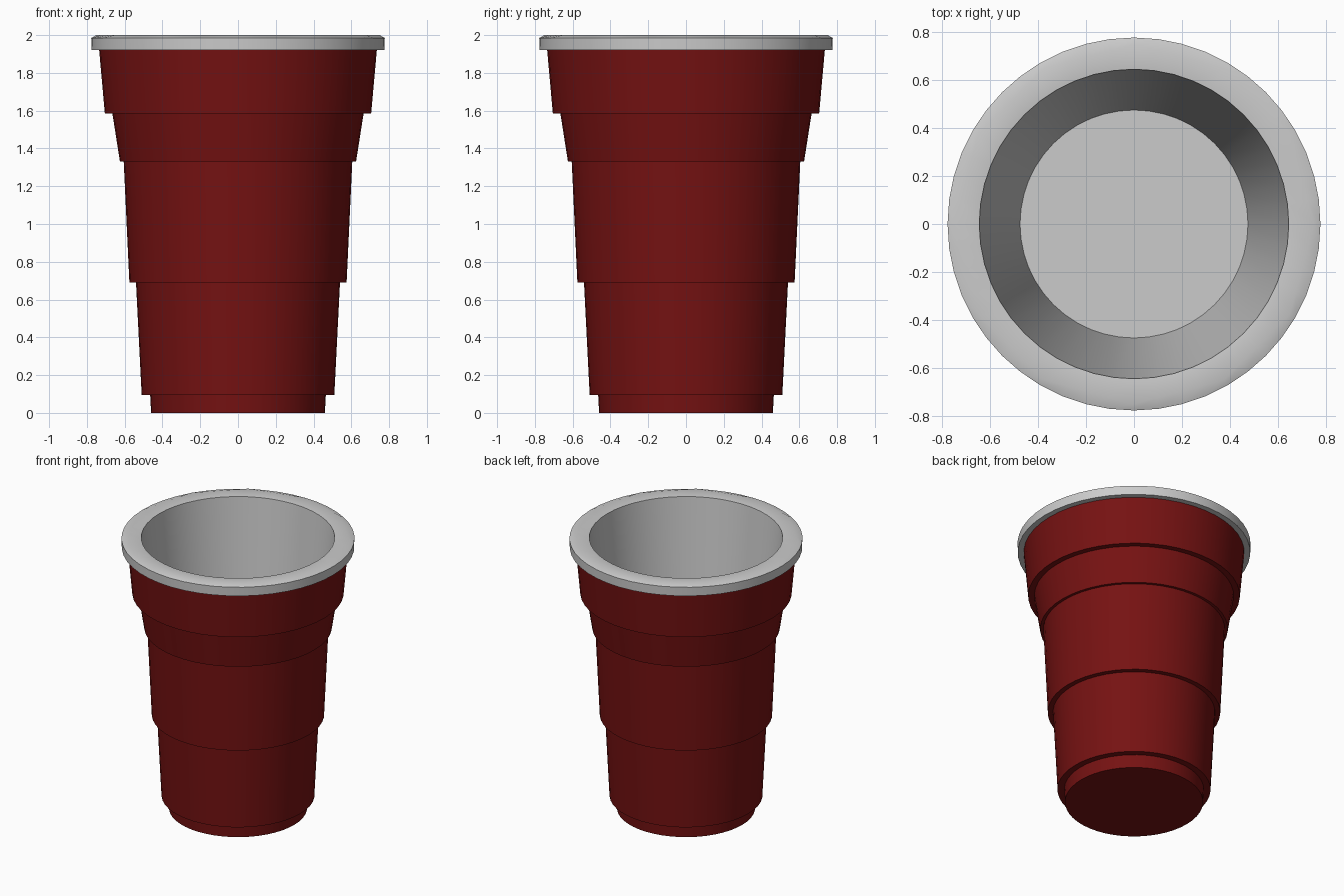
import bpy, bmesh, math

if "Cube" in bpy.data.objects:
    bpy.data.objects.remove(bpy.data.objects["Cube"])

SEG = 48


def lathe(name, profile, color=None):
    """Spin (radius, z[, sides]) points; 'sides' flattens that ring to a polygon."""
    bm = bmesh.new()
    rings = []
    for p in profile:
        r, z = p[0], p[1]
        if r == 0:
            rings.append([bm.verts.new((0, 0, z))])
            continue
        ring = []
        for i in range(SEG):
            a = 2 * math.pi * i / SEG
            rr = r
            if len(p) > 2:
                h = math.pi / p[2]
                rr = r * math.cos(h) / math.cos(a % (2 * h) - h)
            ring.append(bm.verts.new((rr * math.cos(a), rr * math.sin(a), z)))
        rings.append(ring)
    for a, b in zip(rings, rings[1:]):
        for i in range(SEG):
            j = (i + 1) % SEG
            if len(a) == 1:
                bm.faces.new((a[0], b[j], b[i]))
            elif len(b) == 1:
                bm.faces.new((a[i], a[j], b[0]))
            else:
                bm.faces.new((a[i], a[j], b[j], b[i]))
    me = bpy.data.meshes.new(name)
    bm.to_mesh(me)
    bm.free()
    ob = bpy.data.objects.new(name, me)
    bpy.context.collection.objects.link(ob)
    if color:
        mat = bpy.data.materials.new(name + "_colour")
        mat.diffuse_color = color
        mat.use_nodes = True
        mat.node_tree.nodes["Principled BSDF"].inputs["Base Color"].default_value = mat.diffuse_color
        me.materials.append(mat)
    bpy.ops.object.select_all(action='DESELECT')
    ob.select_set(True)
    bpy.context.view_layer.objects.active = ob
    bpy.ops.object.shade_smooth_by_angle(angle=math.radians(30))
    return ob


# Stepped red outer wall with closed base
lathe("outer_wall", [
    (0, 0), (0.46, 0), (0.465, 0.095),
    (0.51, 0.095), (0.54, 0.69),
    (0.575, 0.69), (0.605, 1.33),
    (0.625, 1.33), (0.665, 1.585),
    (0.705, 1.585), (0.735, 1.92),
], (0.18, 0.006, 0.006, 1))

# Grey rim and tapered inner lining; the rim's crest is a twelve-sided ring
lathe("rim_and_lining", [
    (0.735, 1.92), (0.775, 1.92), (0.777, 1.985),
    (0.75, 2.0, 12), (0.645, 1.99),
    (0.475, 0.1), (0, 0.1),
])
